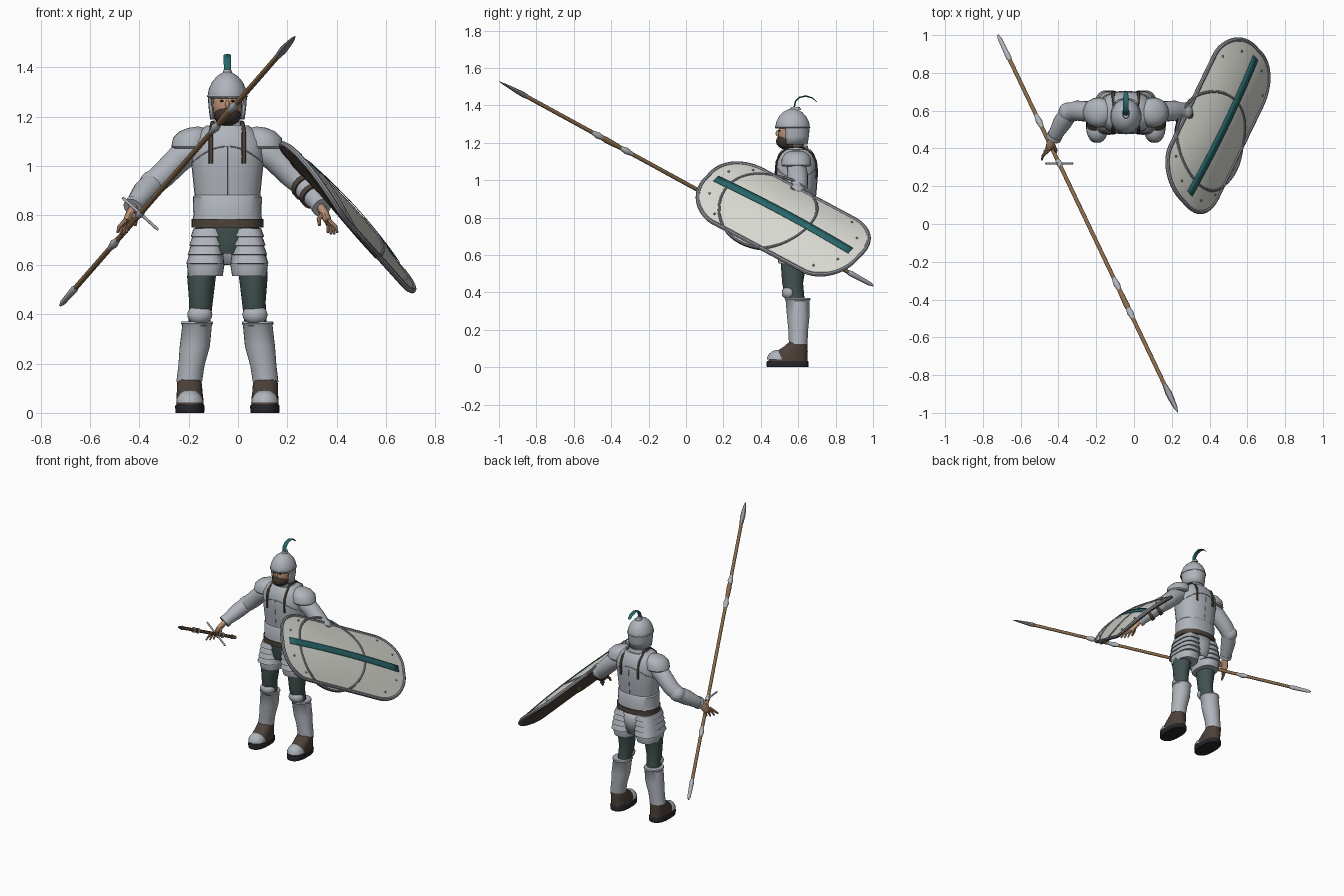
import bpy, bmesh
from math import sin, cos, pi, copysign
from mathutils import Vector as V

if "Cube" in bpy.data.objects:
    bpy.data.objects.remove(bpy.data.objects["Cube"])


def material(name, *rgb):
    m = bpy.data.materials.new(name)
    m.use_nodes = True
    m.diffuse_color = (*rgb, 1)
    m.node_tree.nodes["Principled BSDF"].inputs["Base Color"].default_value = (*rgb, 1)
    return m


STEEL = material("steel", .43, .46, .50)
DARK = material("dark_steel", .30, .31, .34)
CREAM = material("cream_paint", .68, .68, .63)
TEAL = material("teal", .02, .13, .14)
CLOTH = material("green_cloth", .053, .085, .08)
LEATHER = material("leather", .075, .054, .042)
WOOD = material("wood", .25, .145, .07)
SKIN = material("skin", .50, .29, .18)
BEARD = material("beard", .05, .035, .028)
SOLE = material("black_sole", .018, .018, .022)

CX, CY = -.043, .59      # body axis
made = []


def skin(name, rings, mat, caps=True, keep=None, thick=0, loop=True, closed=False):
    """Bridge a list of point rings into one mesh object."""
    bm = bmesh.new()
    rows = [[bm.verts.new(p) for p in r] for r in rings]
    n = len(rows[0])
    pairs = list(zip(rows, rows[1:])) + ([(rows[-1], rows[0])] if closed else [])
    for a, b in pairs:
        for i in range(n if loop else n - 1):
            j = (i + 1) % n
            q = (a[i], a[j], b[j], b[i])
            if keep is None or keep(sum((v.co for v in q), V()) / 4):
                bm.faces.new(q)
    if caps and not closed:
        bm.faces.new(rows[0])
        bm.faces.new(rows[-1])
    bmesh.ops.recalc_face_normals(bm, faces=bm.faces)
    me = bpy.data.meshes.new(name)
    bm.to_mesh(me)
    bm.free()
    me.materials.append(mat)
    ob = bpy.data.objects.new(name, me)
    bpy.context.collection.objects.link(ob)
    if thick:
        mod = ob.modifiers.new("thickness", 'SOLIDIFY')
        mod.thickness = thick
    made.append(ob)
    return ob


def oval(x, y, z, rx, ry, p=2, n=28):
    f = lambda c: copysign(abs(c) ** (2 / p), c)
    return [V((x + rx * f(cos(2*pi*i/n)), y + ry * f(sin(2*pi*i/n)), z)) for i in range(n)]


def loft(name, rows, mat, p=2, **kw):
    """Rows are (z, x, y, rx, ry), x measured from the body axis."""
    return skin(name, [oval(CX + x, y, z, rx, ry, p) for z, x, y, rx, ry in rows], mat, **kw)


def ball(name, c, r, mat, low=-1, n=10):
    rings = []
    for i in range(n + 1):
        a = -pi/2 + pi * (i + .02) / (n + .04)
        if sin(a) >= low:
            rings.append(oval(c[0], c[1], c[2] + r[2]*sin(a), r[0]*cos(a), r[1]*cos(a), n=20))
    return skin(name, rings, mat)


def tube(name, pts, radii, mat, ref=(0, 1, 0), n=12, closed=False):
    """Sweep an oval along points; a radius may be a (side, depth) pair."""
    pts = [V(p) for p in pts]
    if not isinstance(radii, list):
        radii = [radii] * len(pts)
    rings = []
    for i, (p, r) in enumerate(zip(pts, radii)):
        nxt = pts[(i+1) % len(pts)] if closed else pts[min(i+1, len(pts)-1)]
        t = (nxt - pts[i-1 if closed else max(i-1, 0)]).normalized()
        s = (V(ref) - t * t.dot(V(ref))).normalized()
        o = t.cross(s)
        a, b = r if isinstance(r, tuple) else (r, r)
        rings.append([p + s*a*cos(2*pi*k/n) + o*b*sin(2*pi*k/n) for k in range(n)])
    return skin(name, rings, mat, closed=closed)


# Torso armour
chest = [(.87, 0, CY, .132, .10), (.95, 0, CY, .14, .108), (1.04, 0, CY, .15, .115),
         (1.10, 0, CY, .148, .11), (1.14, 0, CY, .12, .095), (1.165, 0, CY, .085, .075)]
loft("breastplate", chest, STEEL, p=2.3)
loft("waist_plate", [(.78, 0, CY, .142, .108), (.80, 0, CY, .138, .105), (.875, 0, CY, .14, .107),
                     (.885, 0, CY, .13, .10)], STEEL, p=2.3)
loft("belt", [(.752, 0, CY, .146, .113), (.785, 0, CY, .146, .113)], LEATHER, p=2.3)
loft("pelvis", [(.645, 0, CY, .08, .085), (.70, 0, CY, .12, .098), (.76, 0, CY, .13, .1)], CLOTH)
loft("back_skirt", [(.60, 0, CY, .06, .1), (.68, 0, CY, .12, .108), (.755, 0, CY, .132, .106)], STEEL,
     caps=False, thick=.006, keep=lambda c: c.y > CY + .03)
loft("gorget", [(1.15, 0, CY, .075, .07), (1.185, 0, CY, .06, .06), (1.185, 0, CY, .05, .05)], STEEL)


def surface_y(x, z, side):
    for a, b in zip(chest, chest[1:]):
        if a[0] <= z <= b[0]:
            k = (z - a[0]) / (b[0] - a[0])
            rx, ry = a[3] + k*(b[3]-a[3]), a[4] + k*(b[4]-a[4])
            return CY + side * ry * (1 - min(1, abs(x / rx)) ** 2.3) ** (1 / 2.3)
    return CY


for side, tag in ((-1, "front"), (1, "back")):
    arch = [(x/100, 1.08 - 3.2 * (x/100)**2) for x in range(-14, 15, 2)]
    tube(tag + "_plate_seam", [(CX+x, surface_y(x, z, side), z) for x, z in arch], .0025, DARK, (0, 0, 1), 6)
    ridge = [.88, .95, 1.0, 1.04, 1.08]
    tube(tag + "_ridge", [(CX, surface_y(0, z, side), z) for z in ridge], .0015, DARK, (1, 0, 0), 6)

# Head, helmet and plume
loft("neck", [(1.15, 0, .585, .045, .045), (1.23, 0, .58, .045, .05)], SKIN)
ball("head", (CX, .567, 1.245), (.06, .075, .088), SKIN)
ball("beard", (CX, .548, 1.207), (.055, .067, .046), BEARD)
ball("nose", (CX, .493, 1.25), (.009, .014, .018), SKIN)
for s in (-1, 1):
    ball("eye", (CX + s*.022, .5, 1.264), (.008, .006, .004), SOLE)
dome = [(1.19, .07, .08), (1.235, .076, .087), (1.275, .079, .091), (1.285, .08, .092), (1.31, .076, .088),
        (1.34, .063, .073), (1.365, .042, .05), (1.38, .018, .02), (1.383, .002, .002)]
loft("helmet", [(z, 0, .57, rx, ry) for z, rx, ry in dome], STEEL, caps=False, thick=.008,
     keep=lambda c: c.z > 1.277 or c.y > .52 + (1.28 - c.z) * .25)
tube("helmet_brim", oval(CX, .57, 1.283, .079, .091), .004, STEEL, (0, 0, 1), 8, True)
loft("plume_socket", [(1.375, 0, .585, .02, .03), (1.392, 0, .585, .015, .024)], STEEL)
tube("plume", [(CX, .578, 1.385), (CX, .585, 1.42), (CX, .605, 1.442), (CX, .64, 1.45),
               (CX, .675, 1.44), (CX, .7, 1.418)],
     [(.014, .004), (.015, .004), (.015, .004), (.015, .004), (.014, .003), (.01, .002)], TEAL, (1, 0, 0))

for s, tag in ((-1, "right_"), (1, "left_")):
    at = lambda x, y, z: V((CX + s*x, y, z))
    row = lambda rows: [(z, s*x, y, rx, ry) for z, x, y, rx, ry in rows]

    # Shoulder straps
    tube(tag + "shoulder_strap", [at(.067, surface_y(.067, z, d) + d*.003, z)
         for d, z in ((-1, 1.01), (-1, 1.06), (-1, 1.1), (-1, 1.135))] +
         [at(.06, .55, 1.178), at(.06, .62, 1.178)] +
         [at(.067, surface_y(.067, z, 1) + .003, z) for z in (1.135, 1.1, 1.06, 1.01)],
         (.009, .006), LEATHER, (1, 0, 0), 8)

    # Arms
    loft(tag + "pauldron", row([(1.072, .147, .59, .072, .072), (1.08, .147, .59, .08, .08),
         (1.115, .143, .59, .077, .078), (1.14, .135, .59, .06, .062), (1.155, .125, .59, .035, .038),
         (1.16, .12, .59, .004, .004)]), STEEL)
    tube(tag + "upper_arm", [at(.12, .59, 1.075), at(.19, .595, 1.035), at(.26, .60, .965), at(.315, .585, .918)],
         [.05, .056, .053, .049], STEEL, n=18)
    ball(tag + "elbow_plate", at(.305, .592, .93), (.052, .052, .052), STEEL)
    tube(tag + "forearm", [at(.30, .59, .93), at(.335, .54, .895), at(.37, .48, .85), at(.382, .455, .832)],
         [.048, .05, .039, .037], STEEL, n=18)
    tube(tag + "cuff", [at(.374, .472, .845), at(.383, .454, .832)], .041, STEEL, n=18)

    # Hands
    tube(tag + "palm", [at(.378, .46, .836), at(.393, .435, .81), at(.404, .415, .785), at(.41, .405, .772)],
         [(.02, .017), (.027, .018), (.031, .017), (.026, .012)], SKIN)
    for k in range(4):
        o = (k - 1.5) * .016
        tube(tag + "finger", [at(.405 - o*.3, .41 + o, .785 + o*.2), at(.424 - o*.6, .395 + o*1.3, .755),
             at(.426 - o*.8, .375 + o*1.5, .722 + abs(o)*.4)], [.009, .008, .005], SKIN, n=8)
    tube(tag + "thumb", [at(.385, .42, .805), at(.37, .39, .785), at(.373, .372, .76)], [.011, .009, .006], SKIN, n=8)

    # Layered thigh guards
    loft(tag + "thigh_guard", row([(.75, .078, CY, .055, .092), (.64, .085, CY, .068, .098),
         (.60, .088, CY, .076, .105), (.555, .089, CY, .07, .095)]), STEEL, p=2.6)
    for k in range(4):
        z, g = .748 - k*.036, k*.003
        loft(tag + "thigh_lame", row([(z, .079 + g, CY, .058 + g, .097 + g),
             (z - .034, .081 + g, CY, .068 + g, .109 + g), (z - .036, .081 + g, CY, .056 + g, .095 + g)]),
             STEEL, p=3)

    # Legs
    loft(tag + "thigh", row([(.65, .095, .585, .062, .08), (.55, .105, .575, .058, .068),
         (.45, .107, .57, .048, .056), (.35, .115, .585, .044, .05)]), CLOTH)
    ball(tag + "knee_plate", at(.112, .552, .398), (.051, .04, .04), STEEL)
    loft(tag + "greave", row([(.125, .155, .6, .052, .05), (.19, .146, .6, .053, .052),
         (.27, .132, .6, .061, .06), (.355, .123, .597, .06, .064), (.362, .123, .597, .065, .069),
         (.37, .123, .597, .062, .066)]), STEEL)

    # Boots
    loft(tag + "sole", row([(0, .152, .543, .058, .111), (.026, .152, .543, .06, .113),
         (.034, .152, .543, .056, .108)]), SOLE, p=2.5)
    loft(tag + "boot", row([(.03, .152, .545, .055, .106), (.055, .152, .55, .055, .1), (.085, .153, .568, .052, .083),
         (.115, .154, .59, .051, .06), (.135, .155, .6, .047, .048)]), LEATHER, p=2.3)
    ball(tag + "toe_cap", at(.152, .494, .04), (.056, .062, .053), STEEL, low=-.1)

# Spear
BUTT, TIP = V((-.72, 1.0, .436)), V((.233, -1.0, 1.528))


def spear(name, ts, radii, mat, n=12):
    tube(name, [BUTT.lerp(TIP, t) for t in ts], radii, mat, (1, 0, 0), n)


spear("spear_shaft", [.04, .95], .0108, WOOD)
spear("spear_head", [.925, .935, .947, .965, .985, 1],
      [.012, .014, (.018, .013), (.016, .01), (.011, .006), .0008], DARK, 8)
spear("spear_butt", [0, .01, .05, .06, .066], [.005, .011, .014, .015, .011], STEEL)
for name, t in (("grip_collar", .228), ("middle_collar", .66), ("upper_collar", .735)):
    spear(name, [t - .016, t - .006, t, t + .006, t + .016], [.011, .015, .018, .015, .011], STEEL)
spear("flared_sleeve", [.67, .69, .715, .73], [.011, .014, .016, .012], WOOD)
spear("guard_collar", [.332, .336, .344, .348], [.012, .015, .015, .012], STEEL)
guard = BUTT.lerp(TIP, .34)
tube("guard_bar", [guard + V((.073, 0, -.066)) * k for k in (-1, -.9, .9, 1)], [.004, .006, .006, .004], STEEL)

# Shield frame: long axis A, cross axis B, outward normal N
N = V((.746, 0, .666)).normalized()
A = V((.392, .811, -.434)).normalized()
B = N.cross(A)
ORIGIN = V((.438, .52, .787))
L, W, R = .495, .23, .2


def bulge(u, v):
    return max(0, .056 * (1 - (v/W)**2) * (1 - .4*(u/L)**2))


def on_shield(u, v, lift=0):
    return ORIGIN + A*u + B*v + N*(bulge(u, v) + lift)


def outline(k=1, n=64):
    pts = []
    for i in range(n):
        a = 2*pi*(i + .5)/n
        pts.append((k*(copysign(L-R, cos(a)) + R*cos(a)), k*(copysign(W-R, sin(a)) + R*sin(a))))
    return pts


def disc(k=1, n=48):
    return [(-.10 + .262*k*cos(2*pi*i/n), .262*k*sin(2*pi*i/n)) for i in range(n)]


def board(name, shape, lift, mat):
    skin(name, [[on_shield(u, v, lift) for u, v in shape(k)] for k in (1, .85, .7, .5, .3, .1, .01)],
         mat, thick=.004)


board("long_shield_face", outline, 0, CREAM)
board("round_shield_face", disc, -.007, CREAM)
board("long_shield_back", outline, -.016, LEATHER)
board("round_shield_back", disc, -.019, LEATHER)
tube("long_shield_rim", [on_shield(u, v, -.004) for u, v in outline()], .0115, DARK, N, 8, True)
tube("round_shield_rim", [on_shield(u, v, -.001) for u, v in disc()], .0075, DARK, N, 8, True)
skin("shield_stripe", [[on_shield(-.444 + .888*i/16, v, .006) for v in (-.023, 0, .023)] for i in range(17)],
     TEAL, caps=False, loop=False, thick=.002)
for u, v in outline(.87)[4::8]:
    ball("shield_rivet", on_shield(u, v, .002), (.006, .006, .006), DARK, n=6)

# Shield grips and arm bands
for u in (-.2, .02):
    tube("shield_back_grip", [on_shield(u, v, -.025) for v in (-.19, -.1, 0, .1, .19)], (.008, .02), WOOD, N, 8)
elbow, wrist = V((CX + .30, .59, .93)), V((CX + .37, .48, .85))
for t in (.12, .55):
    tube("arm_band", [elbow.lerp(wrist, t), elbow.lerp(wrist, t + .16)], .056 - t*.006, LEATHER, n=18)

# Smooth shading with sharp edges kept
bpy.ops.object.select_all(action='DESELECT')
for ob in made:
    ob.select_set(True)
bpy.context.view_layer.objects.active = made[0]
bpy.ops.object.shade_smooth_by_angle(angle=.7)
